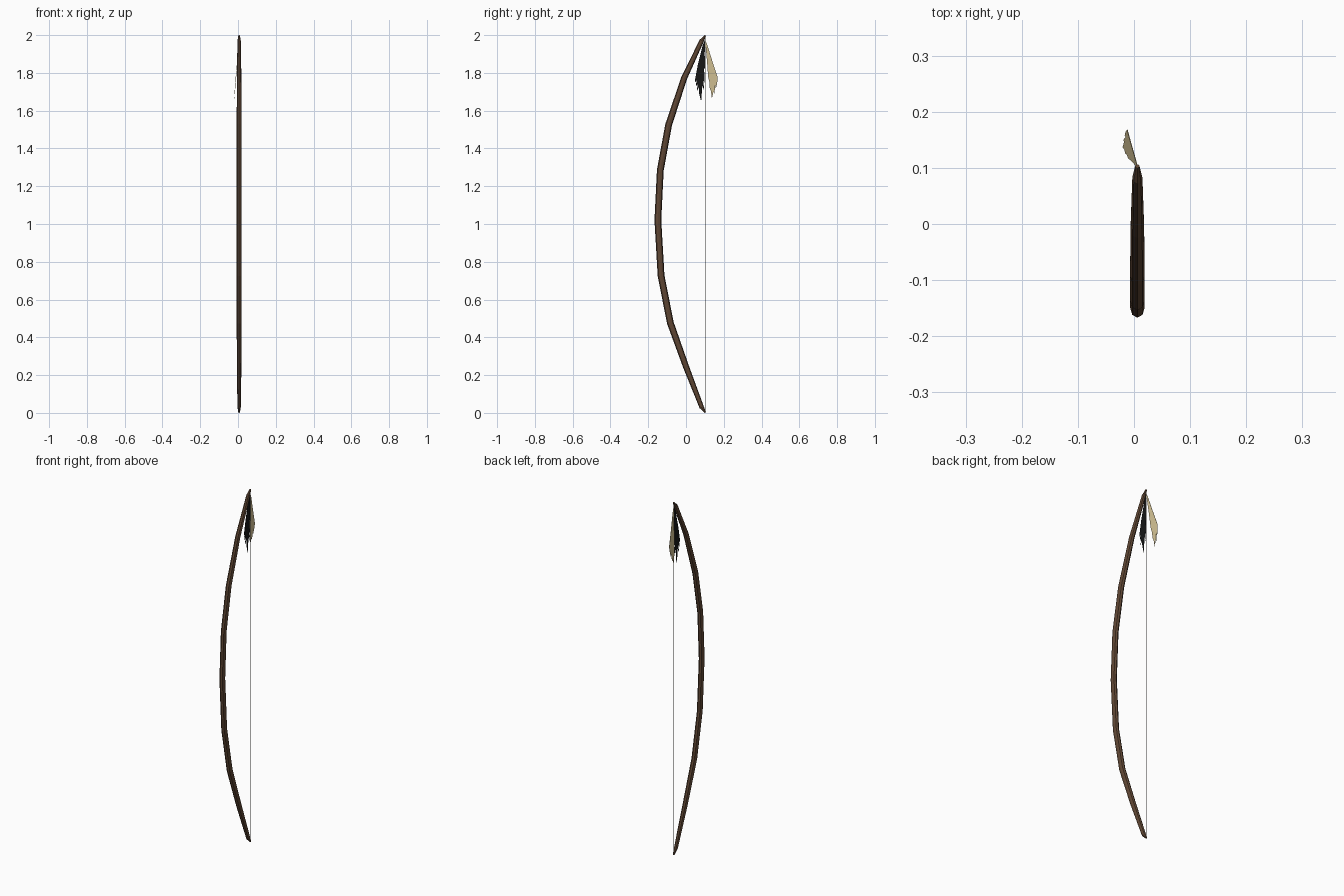
import bpy, bmesh, math
from mathutils import Vector

if "Cube" in bpy.data.objects:
    bpy.data.objects.remove(bpy.data.objects["Cube"])

CX = 0.006  # bow plane


def material(name, col):
    m = bpy.data.materials.new(name)
    m.diffuse_color = (*col, 1)
    m.use_nodes = True
    m.node_tree.nodes["Principled BSDF"].inputs["Base Color"].default_value = m.diffuse_color
    return m


def finish(name, bm, mat):
    bmesh.ops.recalc_face_normals(bm, faces=bm.faces)
    me = bpy.data.meshes.new(name)
    bm.to_mesh(me)
    bm.free()
    me.materials.append(mat)
    ob = bpy.data.objects.new(name, me)
    bpy.context.collection.objects.link(ob)
    return ob


def sweep(name, path, sides, mat):
    """Elliptical tube along (y, z, half width in x, half depth) stations."""
    bm = bmesh.new()
    pts = [Vector((0, p[0], p[1])) for p in path]
    rings = []
    for i, (y, z, rx, rd) in enumerate(path):
        a, b = pts[max(i - 1, 0)], pts[min(i + 1, len(pts) - 1)]
        t = (b - a).normalized()
        n = Vector((0, t.z, -t.y))
        ring = []
        for k in range(sides):
            ang = 2 * math.pi * k / sides
            off = Vector((rx * math.cos(ang), 0, 0)) + n * rd * math.sin(ang)
            ring.append(bm.verts.new(pts[i] + off + Vector((CX, 0, 0))))
        rings.append(ring)
    for r, s in zip(rings, rings[1:]):
        for k in range(sides):
            j = (k + 1) % sides
            bm.faces.new((r[k], r[j], s[j], s[k]))
    bm.faces.new(rings[0])
    bm.faces.new(rings[-1])
    return finish(name, bm, mat)


def feather(name, outline, plane, mat, thick=0.0012):
    """Ragged flat blade; plane(y, z) gives x."""
    bm = bmesh.new()
    f = bm.faces.new([bm.verts.new((plane(y, z), y, z)) for y, z in outline])
    new = bmesh.ops.extrude_face_region(bm, geom=[f])["geom"]
    vs = [v for v in new if isinstance(v, bmesh.types.BMVert)]
    bmesh.ops.translate(bm, verts=vs, vec=(thick, 0, 0))
    bmesh.ops.triangulate(bm, faces=[g for g in bm.faces if len(g.verts) > 4])
    return finish(name, bm, mat)


wood = material("wood", (0.115, 0.062, 0.034))
cord = material("cord", (0.25, 0.24, 0.22))
black = material("black_feather", (0.008, 0.008, 0.008))
cream = material("cream_feather", (0.68, 0.56, 0.31))

# Bow stave
stave = [(0.103, 0.002, 0.004, 0.004), (0.083, 0.030, 0.009, 0.012),
         (0.000, 0.245, 0.012, 0.016), (-0.083, 0.477, 0.013, 0.018),
         (-0.132, 0.727, 0.013, 0.018), (-0.149, 1.020, 0.013, 0.018),
         (-0.136, 1.285, 0.013, 0.018), (-0.092, 1.525, 0.013, 0.018),
         (-0.010, 1.772, 0.012, 0.016), (0.083, 1.970, 0.009, 0.012),
         (0.103, 1.998, 0.004, 0.004)]
sweep("bow_stave", stave, 8, wood)

# Bowstring
sweep("bowstring", [(0.102, 0.005, 0.0015, 0.0015), (0.102, 1.99, 0.0015, 0.0015)], 6, cord)

# Feathers hanging from the upper tip
feather("cream_feather",
        [(0.101, 1.975), (0.112, 1.950), (0.145, 1.845), (0.168, 1.775), (0.164, 1.740),
         (0.158, 1.718), (0.155, 1.735), (0.150, 1.690), (0.146, 1.702), (0.137, 1.665),
         (0.132, 1.705), (0.126, 1.715), (0.124, 1.750), (0.117, 1.780), (0.113, 1.840)],
        lambda y, z: 0.005 - 0.03 * (y - 0.105) - 0.08 * (1.97 - z), cream)
feather("black_feather",
        [(0.101, 1.975), (0.088, 1.945), (0.062, 1.840), (0.049, 1.770), (0.048, 1.750),
         (0.056, 1.762), (0.052, 1.728), (0.062, 1.742), (0.057, 1.702), (0.069, 1.725),
         (0.070, 1.690), (0.080, 1.648), (0.084, 1.700), (0.087, 1.735), (0.096, 1.705),
         (0.092, 1.760), (0.099, 1.745), (0.096, 1.820), (0.101, 1.830), (0.099, 1.900)],
        lambda y, z: 0.004, black)
